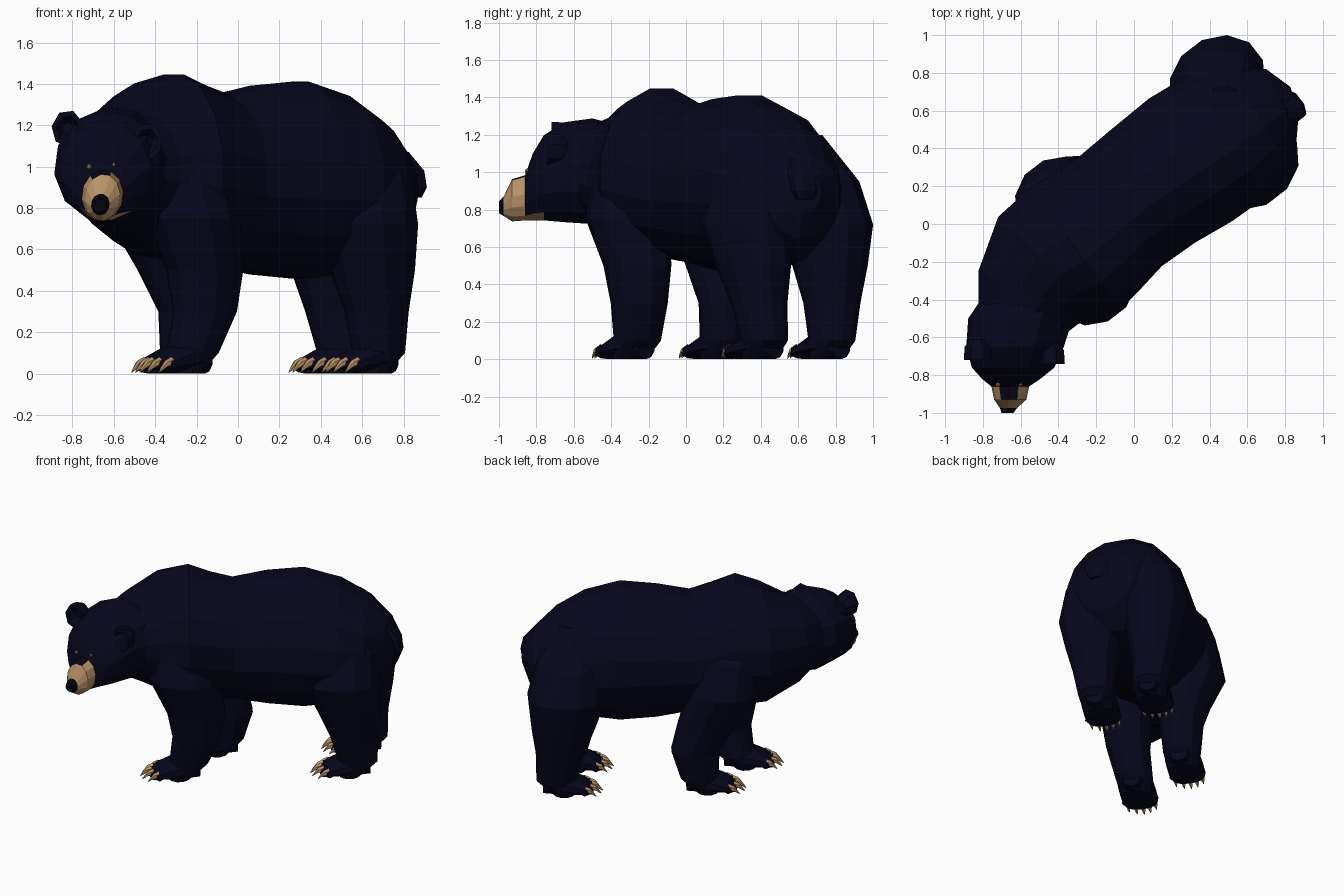
import bpy, bmesh, math
from mathutils import Vector

cube = bpy.data.objects.get("Cube")
if cube:
    bpy.data.objects.remove(cube, do_unlink=True)


def make_material(name, rgb):
    mat = bpy.data.materials.new(name)
    mat.use_nodes = True
    color = (*rgb, 1.0)
    mat.diffuse_color = color
    bsdf = mat.node_tree.nodes["Principled BSDF"]
    bsdf.inputs["Base Color"].default_value = color
    bsdf.inputs["Roughness"].default_value = 0.9
    return mat


fur = make_material("dark fur", (0.002, 0.002, 0.012))
tan = make_material("tan", (0.48, 0.29, 0.14))
black = make_material("nose black", (0.001, 0.001, 0.004))

UP = Vector((0, 0, 1))
FORWARD = Vector((-0.79, -0.61, 0)).normalized()   # heading of body and paws
SIDE = Vector((-FORWARD.y, FORWARD.x, 0))


def ring(center, u, v, a, b, sides=14):
    """Ellipse of points around center, in the plane of u and v."""
    steps = [2 * math.pi * (i + 0.5) / sides for i in range(sides)]
    return [Vector(center) + u * a * math.cos(t) + v * b * math.sin(t) for t in steps]


def finish(name, bm, mats, rule=None):
    bmesh.ops.recalc_face_normals(bm, faces=bm.faces)
    if rule:
        for f in bm.faces:
            f.material_index = rule(f.calc_center_median())
    mesh = bpy.data.meshes.new(name)
    bm.to_mesh(mesh)
    bm.free()
    for m in mats:
        mesh.materials.append(m)
    obj = bpy.data.objects.new(name, mesh)
    bpy.context.scene.collection.objects.link(obj)
    return obj


def loft(name, rings, mats=(fur,), rule=None):
    """Skin a row of rings and close both ends."""
    bm = bmesh.new()
    rows = [[bm.verts.new(p) for p in r] for r in rings]
    n = len(rows[0])
    for low, high in zip(rows, rows[1:]):
        for i in range(n):
            j = (i + 1) % n
            bm.faces.new((low[i], low[j], high[j], high[i]))
    bm.faces.new(rows[0])
    bm.faces.new(rows[-1])
    return finish(name, bm, mats, rule)


def ball(name, center, radius, mat):
    bm = bmesh.new()
    bmesh.ops.create_icosphere(bm, subdivisions=1, radius=radius)
    bmesh.ops.translate(bm, verts=bm.verts, vec=center)
    return finish(name, bm, (mat,))


# Torso from rump to neck: x, y, bottom, top, half width
torso = [
    (0.85, 0.65, 0.80, 0.99, 0.08),
    (0.78, 0.63, 0.64, 1.10, 0.21),
    (0.66, 0.57, 0.53, 1.235, 0.33),
    (0.50, 0.47, 0.48, 1.35, 0.39),
    (0.30, 0.34, 0.45, 1.42, 0.40),
    (0.10, 0.20, 0.47, 1.40, 0.38),
    (-0.08, 0.06, 0.51, 1.355, 0.37),
    (-0.20, -0.04, 0.53, 1.40, 0.39),
    (-0.31, -0.13, 0.54, 1.455, 0.41),
    (-0.45, -0.22, 0.57, 1.41, 0.38),
    (-0.55, -0.38, 0.67, 1.30, 0.31),
    (-0.59, -0.50, 0.74, 1.25, 0.25),
]
torso_rings = []
for i, (x, y, low, high, half) in enumerate(torso):
    before, after = torso[max(i - 1, 0)], torso[min(i + 1, len(torso) - 1)]
    along = Vector((after[0] - before[0], after[1] - before[1], 0)).normalized()
    across = Vector((-along.y, along.x, 0))
    torso_rings.append(ring((x, y, (low + high) / 2), across, UP, half, (high - low) / 2, 16))
loft("torso", torso_rings)

# Head with muzzle and nose, turned to the front and tilted a little
head = [
    (-0.53, -0.34, 0.74, 1.25, 0.24),
    (-0.60, -0.50, 0.72, 1.29, 0.28),
    (-0.63, -0.65, 0.73, 1.27, 0.26),
    (-0.64, -0.76, 0.74, 1.20, 0.22),
    (-0.65, -0.82, 0.74, 1.10, 0.155),
    (-0.655, -0.86, 0.74, 0.985, 0.10),
    (-0.655, -0.93, 0.735, 0.965, 0.085),
    (-0.665, -0.975, 0.765, 0.87, 0.045),
    (-0.67, -1.00, 0.78, 0.845, 0.032),
]
tilt = 0.13
head_side = Vector((math.cos(tilt), 0, -math.sin(tilt)))
head_up = Vector((math.sin(tilt), 0, math.cos(tilt)))


def head_color(c):
    """Black nose tip; tan muzzle and chin, with a dark bridge behind."""
    if c.y < -0.98:
        return 2
    bridge = c.y > -0.94 and c.z > 0.955
    chin = c.y < -0.78 and c.z < 0.79 and abs(c.x + 0.655) < 0.08
    return 1 if chin or (c.y < -0.85 and not bridge) else 0


loft("head", [ring((x, y, (lo + hi) / 2), head_side, head_up, w, (hi - lo) / 2, 12)
              for x, y, lo, hi, w in head], (fur, tan, black), head_color)

# Cupped ears: outer shell, rim, then hollow
for name, x, y, z in (("right_ear", -0.825, -0.67, 1.185), ("left_ear", -0.44, -0.69, 1.12)):
    shell = [(0.06, 0.05), (0.02, 0.085), (-0.05, 0.09), (-0.05, 0.065), (0.0, 0.03)]
    loft(name, [ring((x, y + dy, z), head_side, head_up, r * 0.85, r, 7) for dy, r in shell])

# Eyes
for name, x, z, r in (("right_eye", -0.72, 1.0, 0.014), ("left_eye", -0.60, 1.01, 0.01)):
    ball(name, (x, -0.85, z), r, tan)

# Tail stub
tail = [(0.77, 0.61, 1.07, 0.08), (0.83, 0.63, 0.98, 0.10),
        (0.85, 0.64, 0.90, 0.09), (0.845, 0.64, 0.85, 0.06)]
loft("tail", [ring((x, y, z), FORWARD, SIDE, r * 0.45, r, 8) for x, y, z, r in tail])

# Leg profiles from the ground up: height, radius along, radius across
fore = [(0, 0.08, 0.10), (0.1, 0.13, 0.125), (0.3, 0.165, 0.145), (0.5, 0.2, 0.17),
        (0.75, 0.24, 0.22), (1.0, 0.23, 0.20), (1.2, 0.15, 0.12)]
hind = [(0, 0.08, 0.10), (0.1, 0.135, 0.12), (0.3, 0.165, 0.145), (0.5, 0.22, 0.19),
        (0.72, 0.27, 0.23), (0.95, 0.23, 0.21), (1.2, 0.13, 0.11)]
legs = {
    "left_front": (fore, [(-0.27, -0.3), (-0.22, -0.26), (-0.16, -0.25), (-0.16, -0.26),
                          (-0.22, -0.31), (-0.26, -0.29), (-0.3, -0.2)]),
    "right_front": (fore, [(-0.29, 0.165), (-0.25, 0.2), (-0.23, 0.22), (-0.3, 0.18),
                           (-0.4, 0.13), (-0.41, 0.08), (-0.4, 0.0)]),
    "left_hind": (hind, [(0.63, 0.39), (0.68, 0.42), (0.67, 0.39), (0.65, 0.36),
                         (0.62, 0.32), (0.62, 0.36), (0.55, 0.38)]),
    "right_hind": (hind, [(0.47, 0.745), (0.51, 0.78), (0.48, 0.78), (0.46, 0.77),
                          (0.44, 0.755), (0.44, 0.71), (0.46, 0.61)]),
}
# Paw sections: distance forward, half width, height
paw = [(-0.14, 0.06, 0.12), (-0.04, 0.12, 0.17), (0.06, 0.125, 0.13),
       (0.14, 0.125, 0.09), (0.18, 0.10, 0.06)]

for name, (profile, path) in legs.items():
    loft(name + "_leg", [ring((x, y, z), FORWARD, SIDE, a, b, 12)
                         for (z, a, b), (x, y) in zip(profile, path)])
    ankle = Vector((*path[0], 0))
    loft(name + "_paw", [ring(ankle + FORWARD * s + UP * h / 2, SIDE, UP, w, h / 2, 10)
                         for s, w, h in paw])
    # Five toes, each with a claw curving down to the ground
    for k in range(-2, 3):
        root = ankle + SIDE * k * 0.046 + FORWARD * (0.18 - 0.012 * k * k) + UP * 0.042
        ball(f"{name}_toe_{k + 3}", root, 0.036, fur)
        claw = [(0.005, 0.014, 0.025), (0.04, 0.004, 0.019), (0.065, -0.02, 0.010), (0.08, -0.036, 0.002)]
        loft(f"{name}_claw_{k + 3}", [ring(root + FORWARD * s + UP * h, SIDE, UP, r, r, 6)
                                      for s, h, r in claw], (tan,))
